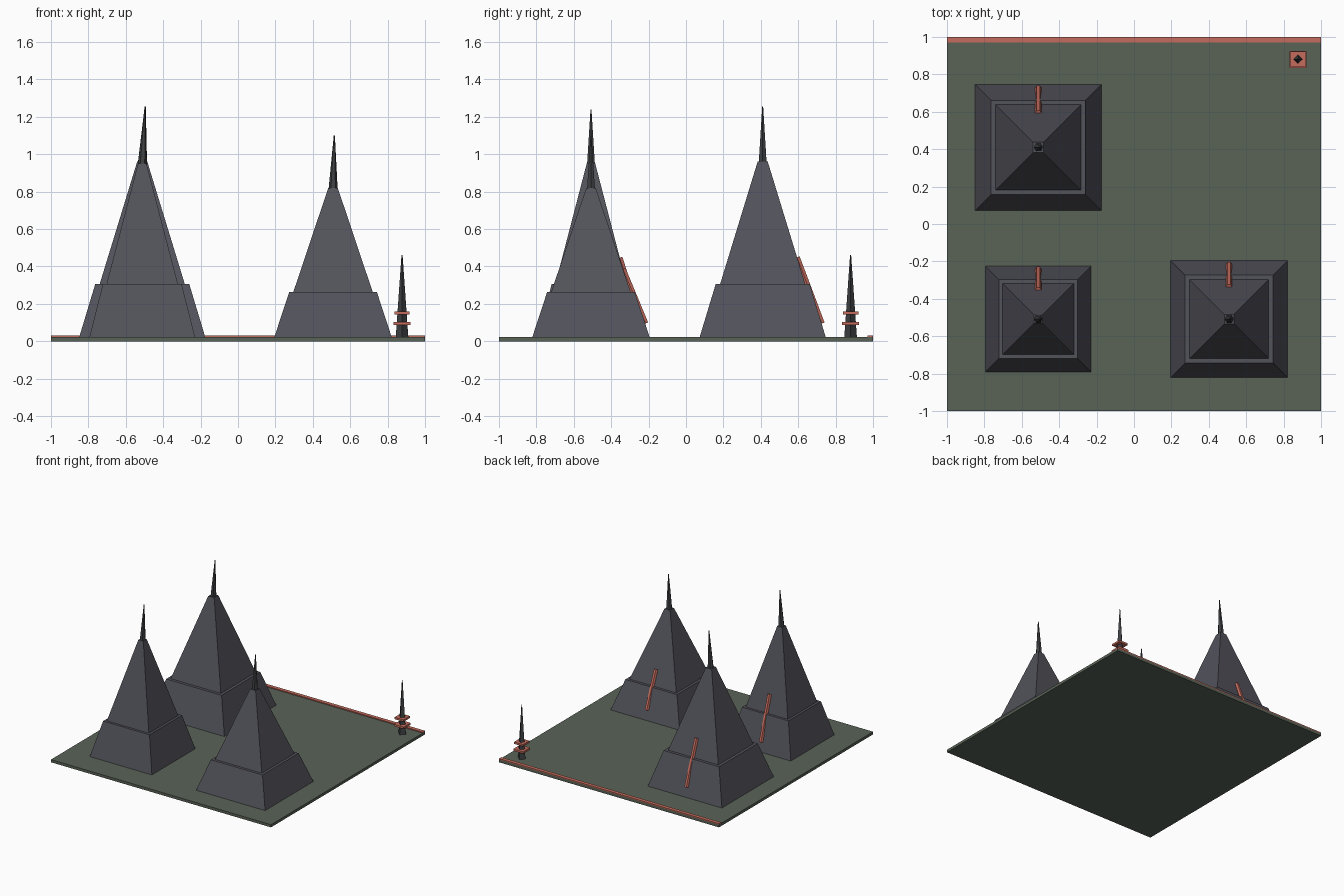
import bpy, bmesh, math
from mathutils import Vector

if "Cube" in bpy.data.objects:
    bpy.data.objects.remove(bpy.data.objects["Cube"])


def material(name, rgb):
    m = bpy.data.materials.new(name)
    m.diffuse_color = (*rgb, 1)
    m.use_nodes = True
    m.node_tree.nodes["Principled BSDF"].inputs["Base Color"].default_value = m.diffuse_color
    return m


GREEN = material("moss green", (0.10, 0.125, 0.095))
STONE = material("slate grey", (0.085, 0.085, 0.105))
DARK = material("dark iron", (0.05, 0.052, 0.057))
RED = material("ember red", (0.56, 0.15, 0.11))


def loft(name, rings, sides, mat, turn=0.0):
    """Closed flat-faced solid through rings of (centre, radius)."""
    bm = bmesh.new()
    loops = []
    for c, r in rings:
        loops.append([bm.verts.new((c[0] + r * math.cos(turn + math.tau * i / sides),
                                    c[1] + r * math.sin(turn + math.tau * i / sides), c[2]))
                      for i in range(sides)])
    for a, b in zip(loops, loops[1:]):
        for i in range(sides):
            j = (i + 1) % sides
            bm.faces.new((a[i], a[j], b[j], b[i]))
    bm.faces.new(loops[0][::-1])
    bm.faces.new(loops[-1])
    me = bpy.data.meshes.new(name)
    bm.to_mesh(me)
    bm.free()
    me.materials.append(mat)
    ob = bpy.data.objects.new(name, me)
    bpy.context.collection.objects.link(ob)
    return ob


def square(name, x, y, levels, mat):
    """Axis-aligned square stack from (z, half width) levels."""
    return loft(name, [((x, y, z), h * math.sqrt(2)) for z, h in levels], 4, mat, math.pi / 4)


def box(name, x0, x1, y0, y1, z0, z1, mat):
    ob = square(name, 0, 0, [(-0.5, 0.5), (0.5, 0.5)], mat)
    ob.scale = (x1 - x0, y1 - y0, z1 - z0)
    ob.location = ((x0 + x1) / 2, (y0 + y1) / 2, (z0 + z1) / 2)
    return ob


# Ground slab and glowing back edge
GROUND = 0.022
box("ground", -1, 1, -1, 1, 0, GROUND, GREEN)
box("back_edge_strip", -1, 1, 0.97, 1, 0.018, 0.03, RED)


def peak(tag, x, y, half, step, shoulder, tip, lean):
    top = half * 0.08
    # Stepped body with a flat ledge
    square(tag + "_body", x, y, [(GROUND - 0.01, half), (step, half * 0.74),
                                 (step, half * 0.67), (shoulder, top)], STONE)
    # Slightly leaning spire
    loft(tag + "_spire", [((x, y, shoulder - 0.03), 0.026),
                          ((x + lean, y, tip), 0.003)], 6, DARK)
    # Glowing crack: thin rod half sunk in the back face
    z0, z1 = 0.095, step + 0.22 * (shoulder - step)
    y0 = y + half * (1 - 0.26 * (z0 - GROUND) / (step - GROUND))
    y1 = y + half * 0.67 + (top - half * 0.67) * 0.22
    a, b = Vector((x, y0, z0)), Vector((x, y1, z1))
    d = b - a
    rod = loft(tag + "_crack", [((0, 0, -d.length / 2), 0.017),
                                ((0, 0, d.length / 2), 0.017)], 6, RED)
    rod.location = (a + b) / 2
    rod.rotation_euler = (math.atan2(-d.y, d.z), 0, 0)


peak("back_left_peak", -0.512, 0.41, 0.34, 0.305, 0.96, 1.255, 0.016)
peak("front_left_peak", -0.512, -0.508, 0.285, 0.305, 0.95, 1.24, 0.014)
peak("front_right_peak", 0.508, -0.508, 0.317, 0.263, 0.82, 1.10, 0.007)

# Corner beacon with two square collars
bx, by = 0.877, 0.88
loft("beacon_pole", [((bx, by, GROUND - 0.005), 0.034), ((bx, by, 0.46), 0.003)], 4, DARK)
for i, (z, h) in enumerate([(0.094, 0.045), (0.151, 0.041)]):
    square(f"beacon_collar_{i + 1}", bx, by, [(z - 0.008, h), (z + 0.008, h)], RED)
